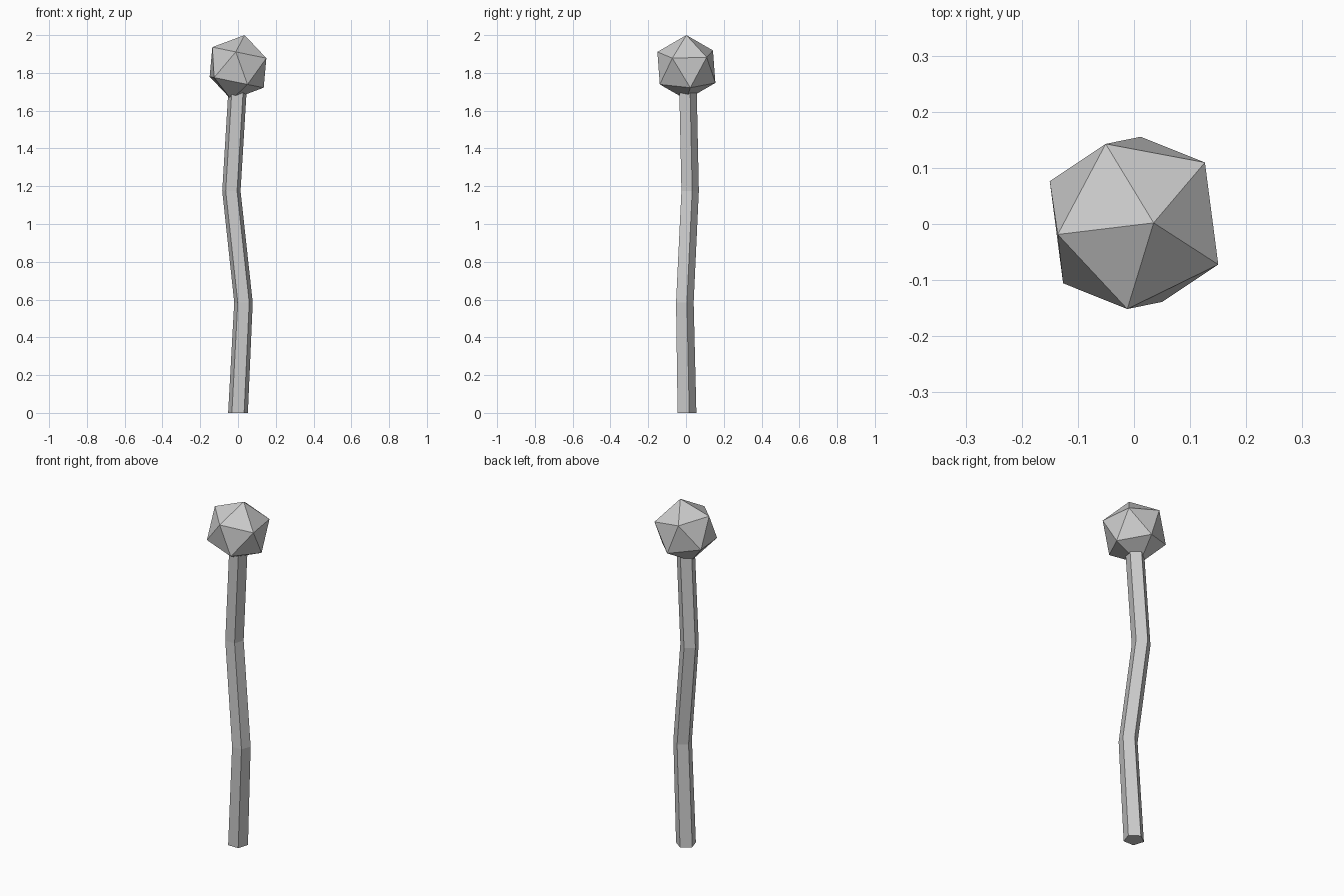
import bpy
import bmesh
from math import cos, sin, radians, tau
from mathutils import Matrix, Vector

default = bpy.data.objects.get("Cube")
if default:
    bpy.data.objects.remove(default, do_unlink=True)

GREY = (0.6, 0.6, 0.6, 1)
grey = bpy.data.materials.new("plain_grey")
grey.use_nodes = True
grey.diffuse_color = GREY
grey.node_tree.nodes["Principled BSDF"].inputs["Base Color"].default_value = GREY


def add_object(name, bm):
    """Turn a bmesh into a flat-shaded grey object."""
    bmesh.ops.recalc_face_normals(bm, faces=bm.faces)
    mesh = bpy.data.meshes.new(name)
    bm.to_mesh(mesh)
    bm.free()
    mesh.materials.append(grey)
    obj = bpy.data.objects.new(name, mesh)
    bpy.context.collection.objects.link(obj)
    return obj


# Crooked five-sided shaft: centre and radius of each ring, bottom to top
SIDES = 5
rings = [
    ((0, 0, 0), 0.055),
    ((0.029, -0.011, 0.585), 0.0515),
    ((-0.035, 0.017, 1.175), 0.051),
    ((0, 0.005, 1.75), 0.051),
]
bm = bmesh.new()
loops = []
for centre, radius in rings:
    angles = [radians(90) + tau * i / SIDES for i in range(SIDES)]
    loops.append([bm.verts.new(Vector(centre) + radius * Vector((cos(a), sin(a), 0)))
                  for a in angles])
for low, high in zip(loops, loops[1:]):
    for i in range(SIDES):
        j = (i + 1) % SIDES
        bm.faces.new((low[i], low[j], high[j], high[i]))
bm.faces.new(loops[0][::-1])
bm.faces.new(loops[-1])
add_object("shaft", bm)

# Faceted twenty-sided head, spun and tilted on top of the shaft
bm = bmesh.new()
bmesh.ops.create_icosphere(bm, subdivisions=1, radius=0.1745)
turn = Matrix.Rotation(0.202, 4, 'Y') @ Matrix.Rotation(radians(-28.4), 4, 'Z')
bm.transform(Matrix.Translation((0, 0.002, 1.829)) @ turn)
add_object("faceted_head", bm)
